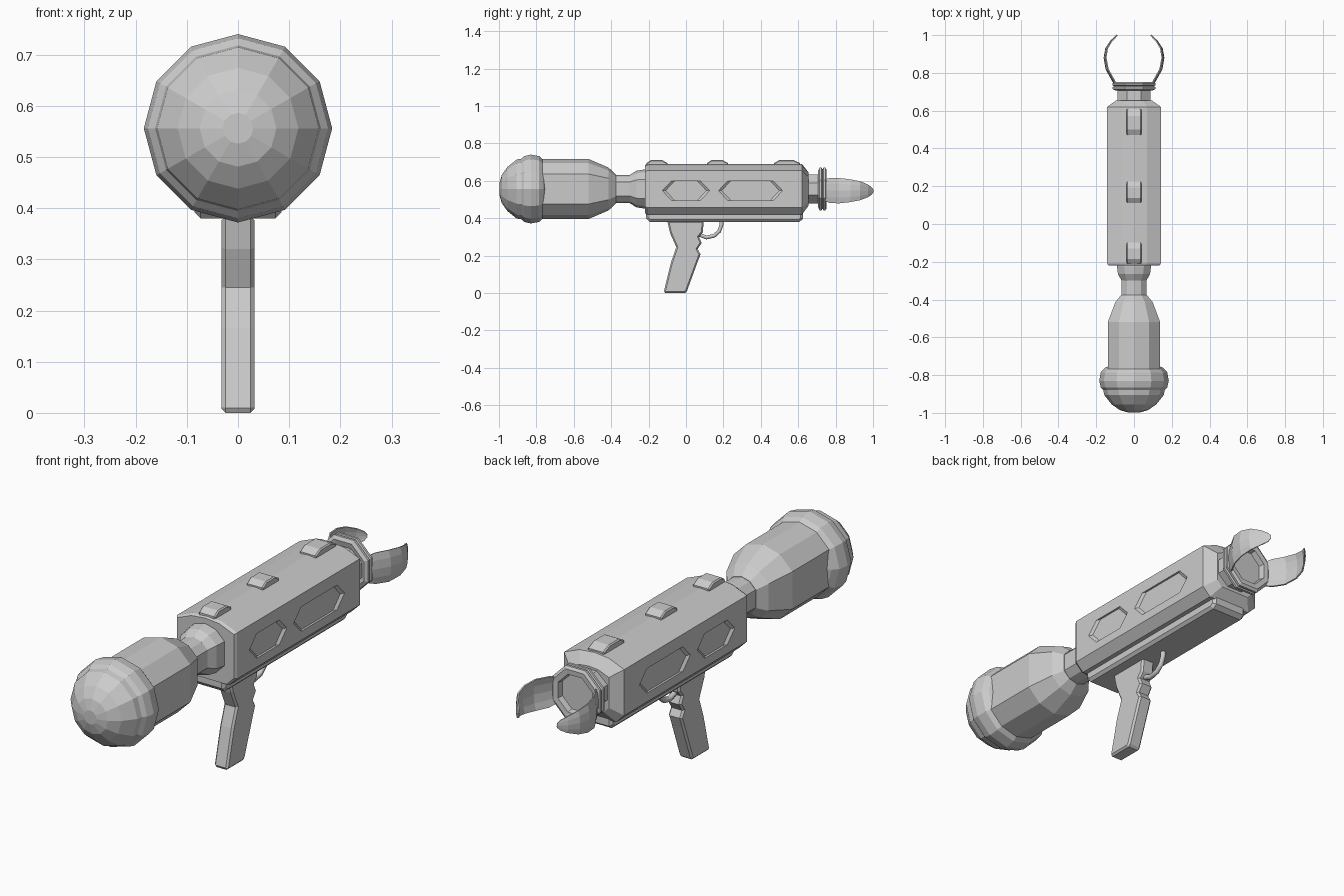
import bpy, bmesh, math

if "Cube" in bpy.data.objects:
    bpy.data.objects.remove(bpy.data.objects["Cube"])

AXIS = 0.556  # height of the long axis


def finish(name, bm):
    bmesh.ops.remove_doubles(bm, verts=bm.verts, dist=1e-5)
    bmesh.ops.recalc_face_normals(bm, faces=bm.faces)
    me = bpy.data.meshes.new(name)
    bm.to_mesh(me)
    bm.free()
    ob = bpy.data.objects.new(name, me)
    bpy.context.collection.objects.link(ob)
    return ob


def loft(name, rings, cap=True):
    """Skin a list of equal-length closed rings of 3D points."""
    bm = bmesh.new()
    vs = [[bm.verts.new(p) for p in ring] for ring in rings]
    n = len(vs[0])
    for a, b in zip(vs, vs[1:]):
        for i in range(n):
            bm.faces.new((a[i], a[(i + 1) % n], b[(i + 1) % n], b[i]))
    if cap:
        bm.faces.new(vs[0])
        bm.faces.new(vs[-1])
    return finish(name, bm)


def lathe(name, profile, n, phase=0.0, sx=1.0, sz=1.0, clamp=9.0, cap=True):
    """Turn (y, radius) pairs around the long axis; clamp flattens the sides."""
    rings = []
    for y, r in profile:
        ring = []
        for i in range(n):
            a = phase + 2 * math.pi * i / n
            x = max(-clamp * r, min(clamp * r, r * math.cos(a)))
            ring.append((x * sx, y, AXIS + r * math.sin(a) * sz))
        rings.append(ring)
    return loft(name, rings, cap)


def extrude_x(name, outline, half, inset=0.0):
    """Extrude a (y, z) outline across x, with optional chamfered edges."""
    bm = bmesh.new()
    f = bm.faces.new([bm.verts.new((-half, y, z)) for y, z in outline])
    ext = bmesh.ops.extrude_face_region(bm, geom=[f])
    for v in ext["geom"]:
        if isinstance(v, bmesh.types.BMVert):
            v.co.x = half
    bmesh.ops.recalc_face_normals(bm, faces=bm.faces)
    if inset:
        rim = [e for e in bm.edges if abs(e.verts[0].co.x - e.verts[1].co.x) < 1e-6]
        bmesh.ops.bevel(bm, geom=rim, offset=inset, segments=1, affect='EDGES')
    return finish(name, bm)


# Rounded end knob
lathe("end_knob", [(-0.998, 0.03), (-0.985, 0.075), (-0.955, 0.118), (-0.915, 0.15),
                   (-0.905, 0.158), (-0.88, 0.162), (-0.865, 0.176), (-0.83, 0.184),
                   (-0.785, 0.176), (-0.762, 0.155), (-0.755, 0.14)], 12)

# Bottle-shaped rear body with flat sides, and its neck
lathe("bottle_body", [(-0.78, 0.16), (-0.52, 0.16), (-0.415, 0.115),
                      (-0.375, 0.078)], 12, clamp=math.cos(math.pi / 6))
lathe("neck", [(-0.376, 0.076), (-0.3, 0.076), (-0.265, 0.098), (-0.225, 0.104),
               (-0.2, 0.104)], 12, clamp=math.cos(math.pi / 6))

# Main housing: roofed box with chamfered underside
half = [(0.0, 0.69), (0.07, 0.683), (0.142, 0.654), (0.142, 0.457), (0.105, 0.42)]
section = half + [(-x, z) for x, z in reversed(half[1:])]


def slice_at(y, s):
    return [(x * s, y, AXIS + (z - AXIS) * s) for x, z in section]


housing = loft("housing", [slice_at(-0.22, 0.95), slice_at(-0.208, 1.0),
                           slice_at(0.62, 1.0), slice_at(0.655, 0.66)])

# Shallow hexagonal recesses in both sides of the housing
for side in (-1, 1):
    for k, (y0, y1) in enumerate(((-0.13, 0.13), (0.17, 0.52))):
        def hexagon(x, d):
            pts = [(y0 + d, 0.547), (y0 + 0.05 + d, 0.6), (y1 - 0.05 - d, 0.6),
                   (y1 - d, 0.547), (y1 - 0.05 - d, 0.495), (y0 + 0.05 + d, 0.495)]
            return [(side * x, y, z) for y, z in pts]
        cutter = loft("panel_cutter", [hexagon(0.16, -0.03), hexagon(0.133, 0.02)])
        cutter.hide_render = True
        cutter.hide_set(True)
        m = housing.modifiers.new(f"panel_{side}_{k}", 'BOOLEAN')
        m.operation, m.object, m.solver = 'DIFFERENCE', cutter, 'EXACT'

# Rail under the housing
extrude_x("lower_rail", [(-0.215, 0.44), (-0.215, 0.4), (-0.195, 0.38), (0.605, 0.38),
                         (0.625, 0.395), (0.625, 0.44)], 0.085, 0.012)

# Lugs along the top
for i, y in enumerate((-0.155, 0.168, 0.54)):
    w = 0.07 if i == 2 else 0.056
    extrude_x(f"top_lug_{i + 1}", [(y - w, 0.675), (y - w, 0.695), (y - w * 0.55, 0.712),
                                   (y + w * 0.45, 0.712), (y + w, 0.695),
                                   (y + w, 0.675)], 0.039, 0.005)

# Muzzle pipe and open flange
lathe("muzzle_pipe", [(0.64, 0.09), (0.72, 0.09)], 8, math.pi / 8, 1.06, 0.92)
lathe("muzzle_flange", [(0.715, 0.07), (0.707, 0.105), (0.715, 0.12), (0.725, 0.12),
                        (0.73, 0.11), (0.735, 0.12), (0.745, 0.12), (0.752, 0.108),
                        (0.75, 0.085), (0.725, 0.08)], 8, math.pi / 8, 1.03, 1.03)

# Pair of curved leaf-shaped claws: (y, x, half height, centre height)
path = [(0.735, 0.1, 0.055, 0.55), (0.77, 0.12, 0.066, 0.548), (0.82, 0.148, 0.067, 0.547),
        (0.88, 0.158, 0.06, 0.547), (0.93, 0.149, 0.05, 0.547), (0.97, 0.122, 0.034, 0.546),
        (0.99, 0.1, 0.02, 0.546), (1.0, 0.09, 0.006, 0.546)]
for side, label in ((-1, "left"), (1, "right")):
    bm = bmesh.new()
    rows = []
    for y, x, h, zc in path:
        rows.append([bm.verts.new((side * (x - 0.16 * h * t * t), y, zc + h * t))
                     for t in (-1, -0.55, 0, 0.55, 1)])
    for a, b in zip(rows, rows[1:]):
        for j in range(4):
            bm.faces.new((a[j], a[j + 1], b[j + 1], b[j]))
    claw = finish(f"claw_{label}", bm)
    s = claw.modifiers.new("thickness", 'SOLIDIFY')
    s.thickness, s.offset = 0.006, 0

# Pistol grip with finger notches
extrude_x("grip", [(-0.1, 0.385), (-0.085, 0.32), (-0.052, 0.245), (-0.08, 0.165),
                   (-0.118, 0.01), (-0.112, 0.0), (-0.005, 0.0), (0.005, 0.01),
                   (0.06, 0.16), (0.078, 0.207), (0.062, 0.235), (0.084, 0.268),
                   (0.07, 0.3), (0.09, 0.325), (0.095, 0.385)], 0.032, 0.008)

# Trigger guard
arc = [(0.07, 0.312), (0.11, 0.297), (0.15, 0.306), (0.177, 0.33), (0.19, 0.365), (0.19, 0.39)]
cu = bpy.data.curves.new("trigger_guard", 'CURVE')
cu.dimensions = '3D'
sp = cu.splines.new('POLY')
sp.points.add(len(arc) - 1)
for p, (y, z) in zip(sp.points, arc):
    p.co = (0, y, z, 1)
cu.bevel_depth, cu.bevel_resolution, cu.use_fill_caps = 0.012, 1, True
bpy.context.collection.objects.link(bpy.data.objects.new("trigger_guard", cu))
